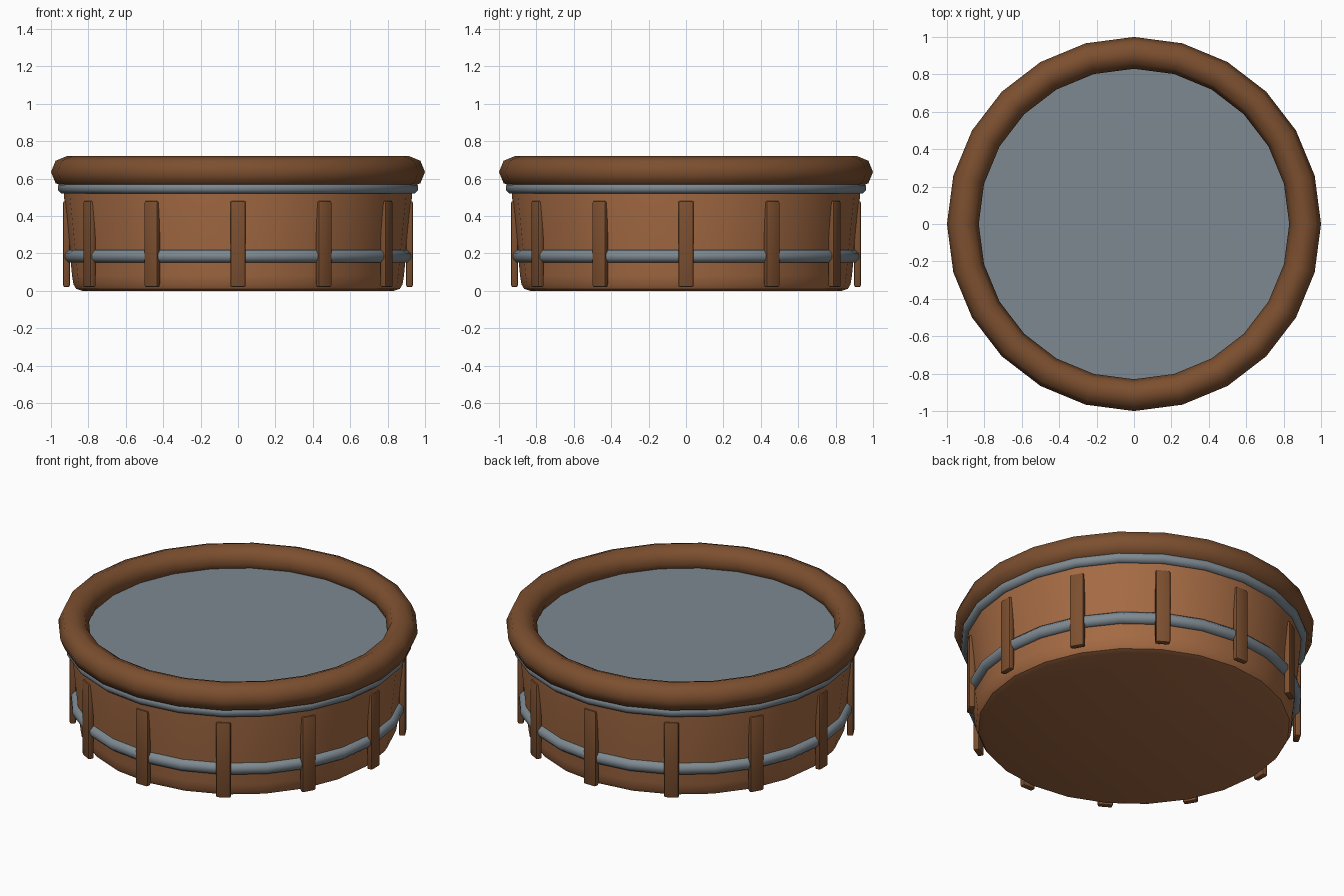
import bpy, bmesh, math
from mathutils import Matrix

if "Cube" in bpy.data.objects:
    bpy.data.objects.remove(bpy.data.objects["Cube"])

SIDES = 24


def material(name, srgb):
    m = bpy.data.materials.new(name)
    m.diffuse_color = [(c / 255 / 12.92 if c < 11 else ((c / 255 + 0.055) / 1.055) ** 2.4)
                       for c in srgb] + [1]
    m.use_nodes = True
    m.node_tree.nodes["Principled BSDF"].inputs["Base Color"].default_value = m.diffuse_color
    return m


wood = material("light wood", (164, 106, 67))
dark_wood = material("dark wood", (124, 79, 47))
metal = material("grey metal", (125, 137, 145))
water_blue = material("water blue", (82, 165, 205))


def finish(bm, name, mat, angle=40):
    bmesh.ops.recalc_face_normals(bm, faces=bm.faces)
    me = bpy.data.meshes.new(name)
    bm.to_mesh(me)
    bm.free()
    me.materials.append(mat)
    ob = bpy.data.objects.new(name, me)
    bpy.context.collection.objects.link(ob)
    bpy.ops.object.select_all(action='DESELECT')
    ob.select_set(True)
    bpy.context.view_layer.objects.active = ob
    bpy.ops.object.shade_smooth_by_angle(angle=math.radians(angle))
    return ob


def lathe(name, profile, mat, closed, angle=40):
    """Turn a (radius, z) profile round the z axis."""
    bm = bmesh.new()
    rings = [[bm.verts.new((r * math.cos(a), r * math.sin(a), z)) for r, z in profile]
             for a in (2 * math.pi * i / SIDES for i in range(SIDES))]
    n = len(profile)
    for i in range(SIDES):
        a, b = rings[i], rings[(i + 1) % SIDES]
        for j in range(n if closed else n - 1):
            k = (j + 1) % n
            bm.faces.new((a[j], b[j], b[k], a[k]))
    if not closed:
        bm.faces.new([r[0] for r in rings])
        bm.faces.new([r[-1] for r in rings])
    return finish(bm, name, mat, angle)


def ring(name, major, minor, z, mat, n=8, turn=0.0):
    pts = [(major + minor * math.cos(turn + 2 * math.pi * i / n),
            z + minor * math.sin(turn + 2 * math.pi * i / n)) for i in range(n)]
    return lathe(name, pts, mat, True, 60)


# Tapered tub with a rounded bottom edge
tub = lathe("tub_body", [(0.835, 0.0), (0.865, 0.01), (0.88, 0.035), (0.887, 0.08),
                         (0.93, 0.5), (0.935, 0.6)], wood, False)
tub.data.materials.append(metal)
for f in tub.data.polygons:            # grey top face inside the rim
    if f.normal.z > 0.9:
        f.material_index = 1

# Water sheet almost level with the grey top
bm = bmesh.new()
bmesh.ops.create_circle(bm, cap_ends=True, segments=SIDES, radius=0.86,
                        matrix=Matrix.Translation((0, 0, 0.5998)))
finish(bm, "water", water_blue)

# Rim and metal hoops
ring("rim", 0.915, 0.085, 0.635, dark_wood)
ring("upper_hoop", 0.932, 0.032, 0.55, metal, 8, math.pi / 8)
ring("lower_hoop", 0.897, 0.036, 0.185, metal, 8, math.pi / 8)

# Twelve upright staves
bm = bmesh.new()
for i in range(12):
    m = (Matrix.Rotation(math.radians(30 * i), 4, 'Z')
         @ Matrix.Translation((0.917, 0, 0.25))
         @ Matrix.Diagonal((0.035, 0.082, 0.46, 1)))
    bmesh.ops.create_cube(bm, size=1, matrix=m)
bmesh.ops.bevel(bm, geom=bm.edges[:], offset=0.009, segments=2, profile=0.5, affect='EDGES')
finish(bm, "staves", dark_wood)
